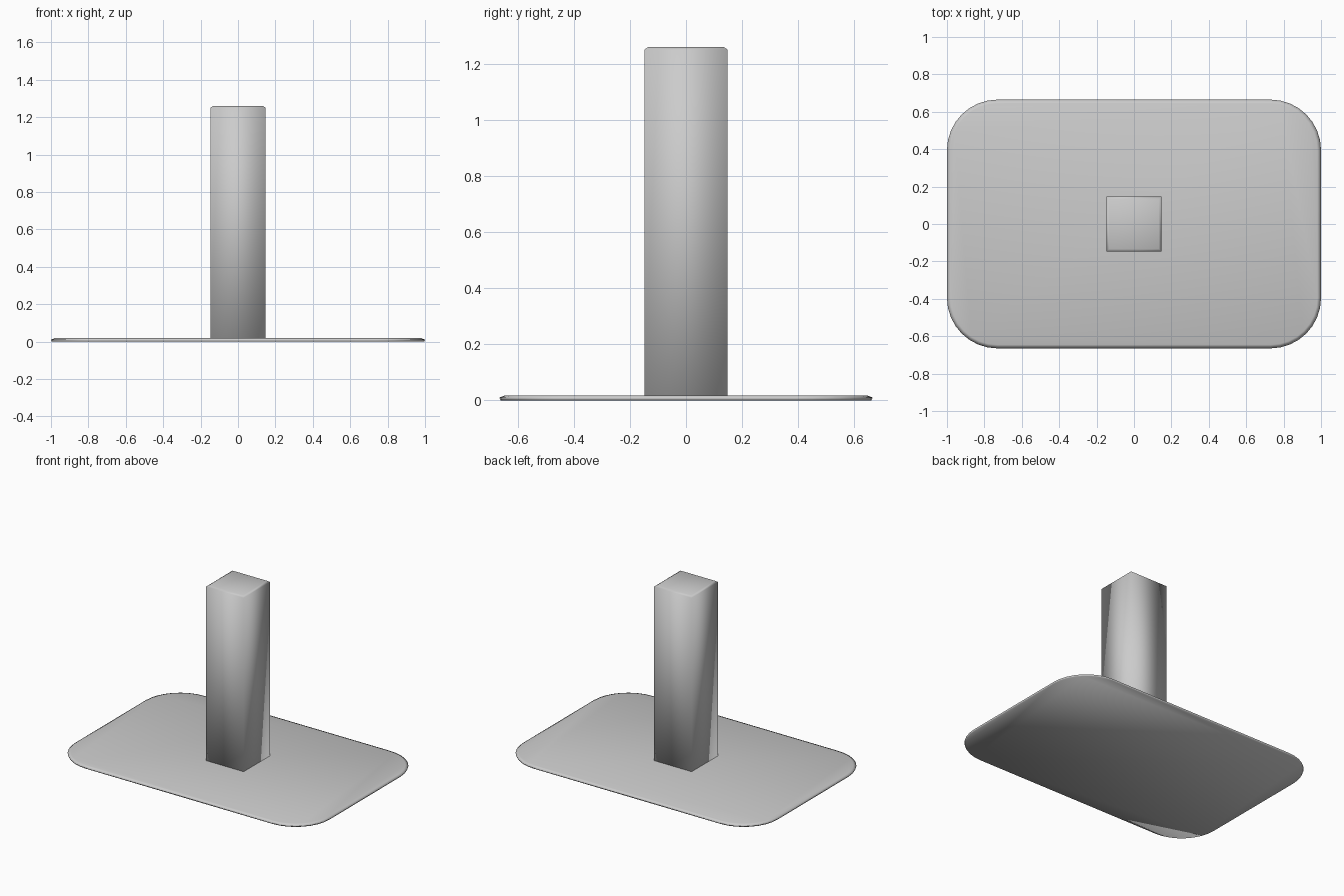
import bpy
import bmesh
from math import cos, sin, pi

cube = bpy.data.objects.get("Cube")
if cube:
    bpy.data.objects.remove(cube, do_unlink=True)

grey = bpy.data.materials.new("light grey")
grey.use_nodes = True
colour = (0.6, 0.6, 0.6, 1)
grey.diffuse_color = colour
grey.node_tree.nodes["Principled BSDF"].inputs["Base Color"].default_value = colour


def rounded_outline(hx, hy, radius, steps):
    """Counter-clockwise rectangle; zero radius gives plain corners."""
    if radius == 0:
        return [(hx, hy), (-hx, hy), (-hx, -hy), (hx, -hy)]
    points = []
    for quarter, (sx, sy) in enumerate([(1, 1), (-1, 1), (-1, -1), (1, -1)]):
        for i in range(steps + 1):
            a = (quarter + i / steps) * pi / 2
            points.append((sx * (hx - radius) + radius * cos(a),
                           sy * (hy - radius) + radius * sin(a)))
    return points


def stacked_solid(name, hx, hy, radius, steps, levels):
    """Loft the outline through (height, inset) levels and cap both ends."""
    bm = bmesh.new()
    rings = []
    for z, inset in levels:
        outline = rounded_outline(hx - inset, hy - inset, max(radius - inset, 0), steps)
        rings.append([bm.verts.new((x, y, z)) for x, y in outline])
    for low, high in zip(rings, rings[1:]):
        for i in range(len(low)):
            j = (i + 1) % len(low)
            bm.faces.new((low[i], low[j], high[j], high[i]))
    bm.faces.new(rings[0][::-1])
    bm.faces.new(rings[-1])
    for face in bm.faces:
        face.smooth = True
    mesh = bpy.data.meshes.new(name)
    bm.to_mesh(mesh)
    bm.free()
    mesh.materials.append(grey)
    obj = bpy.data.objects.new(name, mesh)
    bpy.context.collection.objects.link(obj)
    return obj


# Thin rounded base with a chamfered upper rim
stacked_solid("base_plate", 1, 0.665, 0.27, 8,
              [(0, 0.005), (0.01, 0), (0.018, 0.02)])

# Square upright, softly shaded, with chamfered ends
stacked_solid("post", 0.148, 0.148, 0, 1,
              [(0.006, 0.015), (0.016, 0), (1.25, 0), (1.26, 0.015)])
